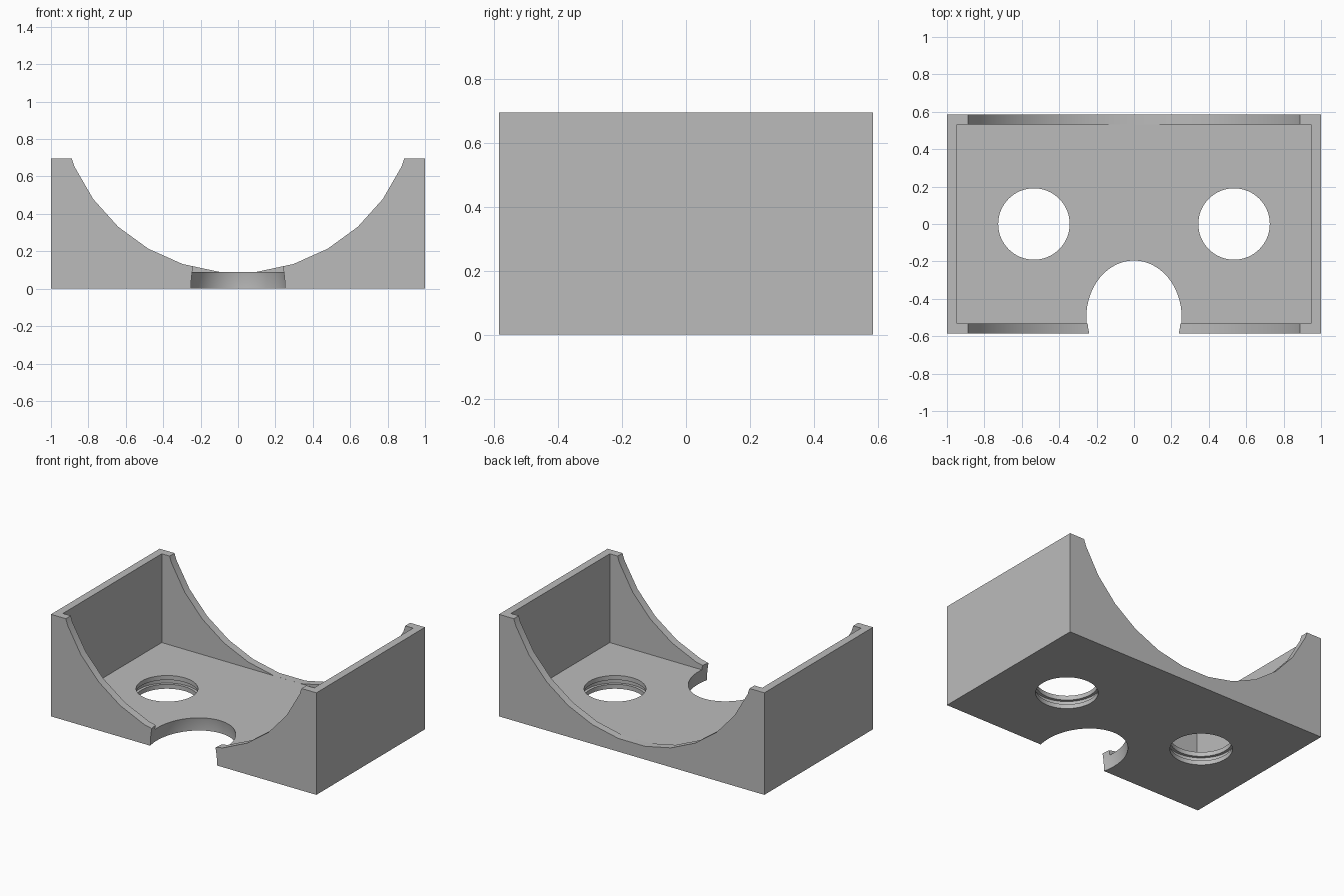
import bpy
import math

if "Cube" in bpy.data.objects:
    bpy.data.objects.remove(bpy.data.objects["Cube"], do_unlink=True)

DEPTH, HEIGHT, WALL, FLOOR = 1.17, 0.695, 0.053, 0.09

grey = bpy.data.materials.new("plain grey")
grey.use_nodes = True
colour = (0.5, 0.5, 0.5, 1)
grey.diffuse_color = colour
grey.node_tree.nodes["Principled BSDF"].inputs["Base Color"].default_value = colour


def finish(name):
    obj = bpy.context.object
    obj.name = name
    bpy.ops.object.transform_apply(location=False, rotation=True, scale=True)
    obj.data.materials.append(grey)
    return obj


def box(name, size, location):
    bpy.ops.mesh.primitive_cube_add(size=1, location=location)
    bpy.context.object.scale = size
    return finish(name)


def cylinder(name, radius, depth, location, sides=64, rotation=(0, 0, 0)):
    bpy.ops.mesh.primitive_cylinder_add(vertices=sides, radius=radius, depth=depth,
                                        location=location, rotation=rotation)
    return finish(name)


# Outer block
shell = box("tray_shell", (2, DEPTH, HEIGHT), (0, 0, HEIGHT / 2))

# Inner cavity, open at the top
cutters = [box("cavity_cutter", (2 - 2 * WALL, DEPTH - 2 * WALL, 1), (0, 0, FLOOR + 0.5))]

# Faceted forehead arch through front and back walls, flat facet level with the floor
radius, sides = 0.957, 30
half_step = math.pi / sides
arch_z = FLOOR + 0.0002 + radius * math.cos(half_step)
cutters.append(cylinder("arch_cutter", radius, 2, (0, 0, arch_z), sides,
                        (math.pi / 2, half_step, 0)))

# Lens holes, each with a retaining groove halfway down
for side, x in (("left", 0.535), ("right", -0.535)):
    cutters.append(cylinder(side + "_lens_hole_cutter", 0.191, 0.4, (x, 0, 0.05)))
    cutters.append(cylinder(side + "_lens_groove_cutter", 0.21, 0.03, (x, 0, 0.045)))

# Rounded nose recess
bpy.ops.mesh.primitive_uv_sphere_add(segments=64, ring_count=32, radius=1,
                                     location=(0, -0.5, 0.0007))
bpy.context.object.scale = (0.262, 0.313, 0.4)
cutters.append(finish("nose_cutter"))

for cutter in cutters:
    cut = shell.modifiers.new(cutter.name, "BOOLEAN")
    cut.operation = "DIFFERENCE"
    cut.solver = "EXACT"
    cut.object = cutter

# Bake the cuts and drop the helpers
bpy.ops.object.select_all(action="DESELECT")
shell.select_set(True)
bpy.context.view_layer.objects.active = shell
for cutter in cutters:
    bpy.ops.object.modifier_apply(modifier=cutter.name)
    bpy.data.objects.remove(cutter, do_unlink=True)
bpy.ops.object.shade_smooth_by_angle(angle=math.radians(30))
